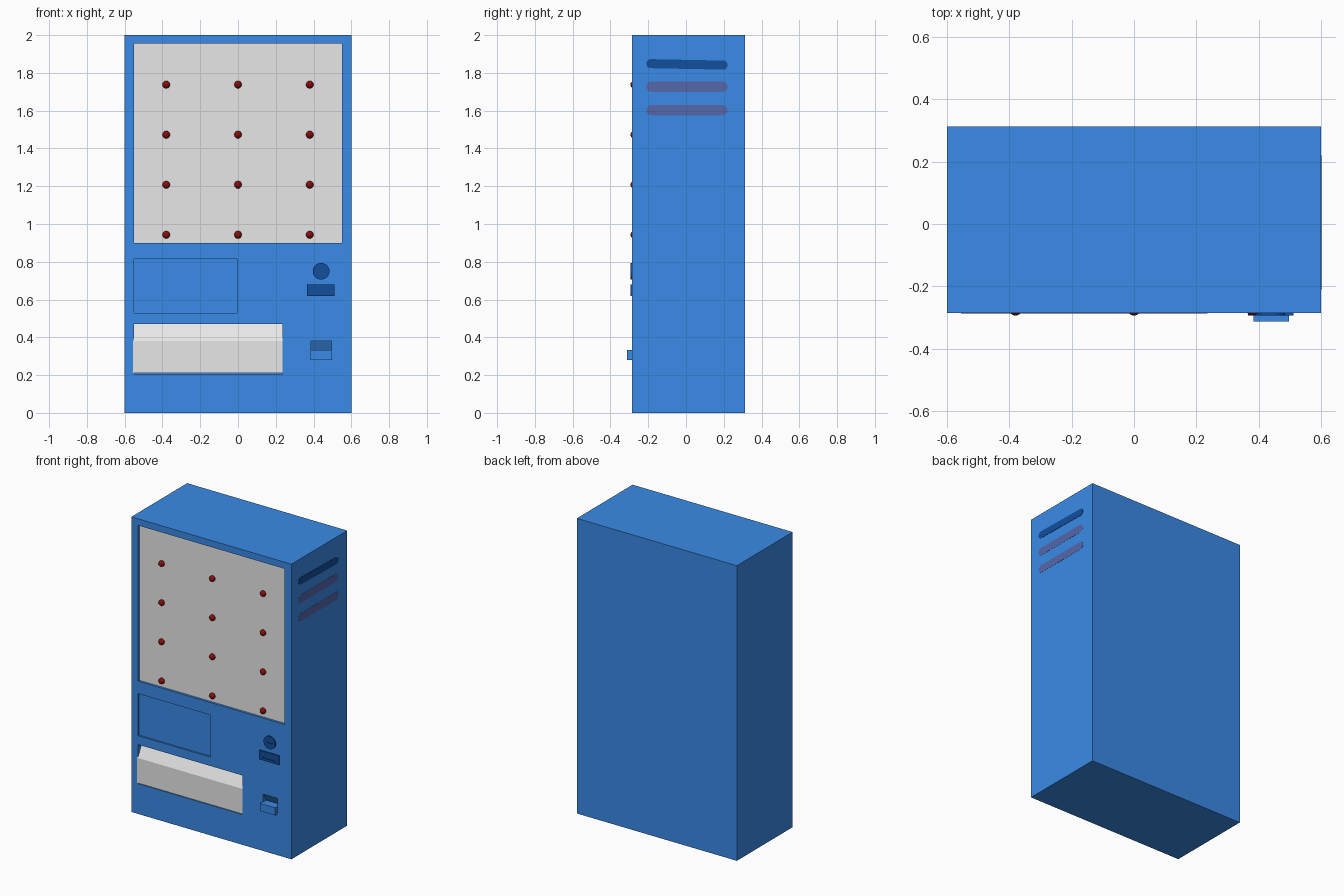
import bpy, bmesh, math
from mathutils import Vector

if "Cube" in bpy.data.objects:
    bpy.data.objects.remove(bpy.data.objects["Cube"])


def material(name, rgb):
    m = bpy.data.materials.new(name)
    m.diffuse_color = (*rgb, 1)
    m.use_nodes = True
    m.node_tree.nodes["Principled BSDF"].inputs["Base Color"].default_value = m.diffuse_color
    return m


BLUE = material("cabinet blue", (0.044, 0.266, 0.83))
NAVY = material("dark blue", (0.006, 0.077, 0.337))
GREY = material("light grey", (0.8, 0.8, 0.8))
RED = material("dark red", (0.25, 0.004, 0.004))
VIOLET = material("muted violet", (0.09, 0.138, 0.41))

FRONT = -0.285


def extrude(name, points, direction, mat):
    """Solid made by sweeping a flat outline along a direction."""
    bm = bmesh.new()
    face = bm.faces.new([bm.verts.new(p) for p in points])
    top = bmesh.ops.extrude_face_region(bm, geom=[face])["geom"]
    bmesh.ops.translate(bm, vec=Vector(direction),
                        verts=[g for g in top if isinstance(g, bmesh.types.BMVert)])
    bmesh.ops.recalc_face_normals(bm, faces=bm.faces)
    me = bpy.data.meshes.new(name)
    bm.to_mesh(me)
    bm.free()
    me.materials.append(mat)
    ob = bpy.data.objects.new(name, me)
    bpy.context.collection.objects.link(ob)
    return ob


def box(name, x0, x1, y0, y1, z0, z1, mat):
    return extrude(name, [(x0, y0, z0), (x1, y0, z0), (x1, y0, z1), (x0, y0, z1)],
                   (0, y1 - y0, 0), mat)


def profile_x(name, x0, x1, yz, mat):
    return extrude(name, [(x0, y, z) for y, z in yz], (x1 - x0, 0, 0), mat)


def cut(ob, cutter):
    mod = ob.modifiers.new("cut", "BOOLEAN")
    mod.operation, mod.solver, mod.object = "DIFFERENCE", "EXACT", cutter
    bpy.context.view_layer.objects.active = ob
    bpy.ops.object.modifier_apply(modifier=mod.name)
    bpy.data.objects.remove(cutter)


# Cabinet with recesses for display, panel, pickup bin and coin return
cabinet = box("cabinet", -0.6, 0.6, FRONT, 0.312, 0, 2, BLUE)
for x0, x1, z0, z1, depth in [(-0.55, 0.55, 0.90, 1.955, 0.018),
                              (-0.55, -0.005, 0.53, 0.815, 0.012),
                              (-0.55, 0.235, 0.205, 0.47, 0.07)]:
    cut(cabinet, box("cutter", x0, x1, FRONT - 0.05, FRONT + depth, z0, z1, BLUE))
cut(cabinet, profile_x("cutter", 0.387, 0.495,
                       [(-0.32, 0.33), (-0.25, 0.33), (-0.28, 0.385), (-0.32, 0.385)], BLUE))

# Display panel and its grid of buttons
box("display_panel", -0.55, 0.55, FRONT + 0.015, FRONT + 0.019, 0.90, 1.955, GREY)
for row in range(4):
    for col in range(3):
        bpy.ops.mesh.primitive_uv_sphere_add(
            segments=16, ring_count=10, radius=0.02,
            location=(-0.38 + 0.38 * col, FRONT + 0.011, 1.738 - 0.265 * row))
        button = bpy.context.object
        button.name = "button"
        button.data.materials.append(RED)
        bpy.ops.object.shade_smooth_by_angle()

# Pickup flap with sloping upper part
profile_x("pickup_flap", -0.555, 0.235,
          [(-0.287, 0.21), (-0.287, 0.38), (-0.24, 0.47), (-0.23, 0.47), (-0.23, 0.21)], GREY)

# Round coin slot
ring = [(0.44 + 0.044 * math.cos(math.tau * i / 32), -0.293,
         0.75 + 0.044 * math.sin(math.tau * i / 32)) for i in range(32)]
coin_slot = extrude("coin_slot", ring, (0, 0.012, 0), NAVY)
cut(coin_slot, box("cutter", 0.417, 0.465, -0.3, -0.287, 0.747, 0.751, NAVY))

# Bill slot plate
bill_slot = box("bill_slot", 0.365, 0.512, -0.294, -0.28, 0.618, 0.68, NAVY)
cut(bill_slot, box("cutter", 0.39, 0.487, -0.3, -0.288, 0.635, 0.643, NAVY))

# Coin return tray
box("coin_return_tray", 0.383, 0.497, -0.312, -0.28, 0.28, 0.332, BLUE)


# Rounded vents on the right side
def vent(z, radius, thick, tilt, mat):
    pts = []
    for i in range(24):
        a = -math.pi / 2 + math.pi * (i % 12) / 11 + (math.pi if i >= 12 else 0)
        side = 1 if i < 12 else -1
        y = side * (0.215 - radius) + radius * math.cos(a)
        pts.append((0.597, 0.005 + y, z + radius * math.sin(a) - y * tilt))
    extrude("side_vent", pts, (0.003 + thick, 0, 0), mat)


vent(1.845, 0.024, 0.002, 0.02, NAVY)
vent(1.727, 0.027, 0.001, 0, VIOLET)
vent(1.602, 0.027, 0.001, 0, VIOLET)
